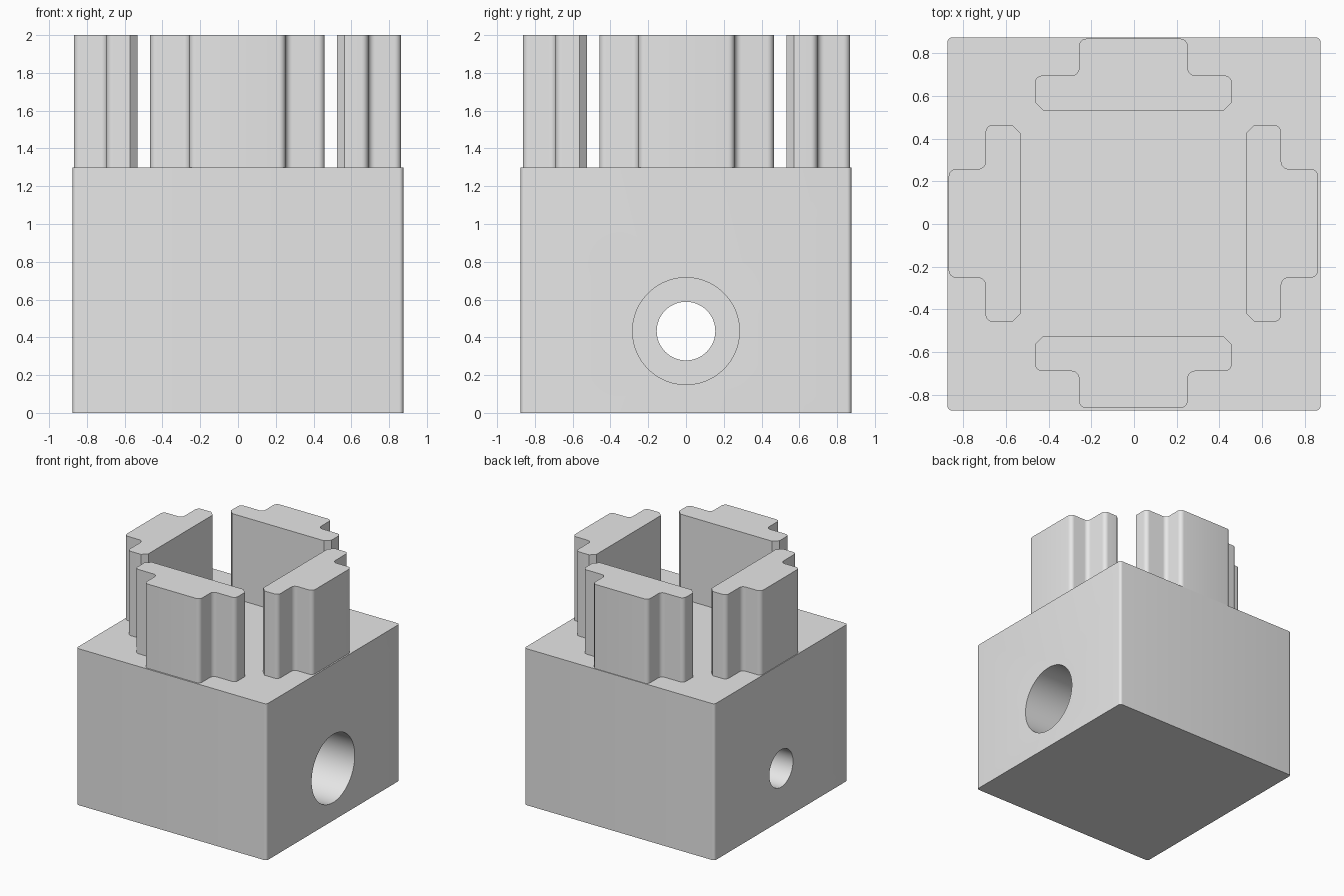
import bpy, bmesh, math
from mathutils import Vector, Matrix

if "Cube" in bpy.data.objects:
    bpy.data.objects.remove(bpy.data.objects["Cube"], do_unlink=True)

TOP, SHOULDER, HALF = 2.0, 1.3, 0.875

grey = bpy.data.materials.new("plain grey")
grey.use_nodes = True
grey.diffuse_color = (0.8, 0.8, 0.8, 1)
grey.node_tree.nodes["Principled BSDF"].inputs["Base Color"].default_value = (0.8, 0.8, 0.8, 1)


def rounded(corners, steps=6):
    """Outline from (x, y, radius, is_round) corners; straight cut when not round."""
    out = []
    for i, (x, y, r, is_round) in enumerate(corners):
        p = Vector((x, y))
        a = (Vector(corners[i - 1][:2]) - p).normalized() * r
        b = (Vector(corners[(i + 1) % len(corners)][:2]) - p).normalized() * r
        n = steps if is_round else 1
        for k in range(n + 1):
            t = k / n * math.pi / 2
            if is_round:
                out.append(p + a * (1 - math.sin(t)) + b * (1 - math.cos(t)))
            else:
                out.append(p + a * (1 - k) + b * k)
    return out


def finish(name, bm):
    bmesh.ops.recalc_face_normals(bm, faces=bm.faces)
    mesh = bpy.data.meshes.new(name)
    bm.to_mesh(mesh)
    bm.free()
    mesh.materials.append(grey)
    ob = bpy.data.objects.new(name, mesh)
    bpy.context.collection.objects.link(ob)
    return ob


def extrude(name, outline, z0, z1):
    bm = bmesh.new()
    face = bm.faces.new([bm.verts.new((p.x, p.y, z0)) for p in outline])
    ext = bmesh.ops.extrude_face_region(bm, geom=[face])["geom"]
    for v in ext:
        if isinstance(v, bmesh.types.BMVert):
            v.co.z = z1
    return finish(name, bm)


def smooth(ob):
    bpy.ops.object.select_all(action="DESELECT")
    ob.select_set(True)
    bpy.context.view_layer.objects.active = ob
    bpy.ops.object.shade_smooth_by_angle(angle=math.radians(30))


# Base block with softened vertical edges
square = [(sx * HALF, sy * HALF, 0.022, True)
          for sx, sy in ((-1, -1), (1, -1), (1, 1), (-1, 1))]
block = extrude("base_block", rounded(square), 0, SHOULDER)

# Stepped bore: wide on the +x side, narrow through the -x side
bm = bmesh.new()
rings = []
for x, r in ((-1, 0.155), (0, 0.155), (0, 0.283), (1, 0.283)):
    rings.append([bm.verts.new((x, r * math.cos(a), 0.433 + r * math.sin(a)))
                  for a in (math.tau * k / 96 for k in range(96))])
for lower, upper in zip(rings, rings[1:]):
    for k in range(96):
        j = (k + 1) % 96
        bm.faces.new((lower[k], lower[j], upper[j], upper[k]))
bm.faces.new(rings[0])
bm.faces.new(rings[-1])
cutter = finish("bore_cutter", bm)
cutter.hide_render = True

cut = block.modifiers.new("bore", "BOOLEAN")
cut.operation = "DIFFERENCE"
cut.solver = "EXACT"
cut.object = cutter
bpy.context.view_layer.objects.active = block
bpy.ops.object.modifier_apply(modifier=cut.name)
bpy.data.objects.remove(cutter, do_unlink=True)
smooth(block)

# Four T-shaped prongs around the top, inner corners chamfered
half = [(0.462, 0.528, 0.04, False), (0.462, 0.693, 0.035, True),
        (0.255, 0.693, 0.035, True), (0.255, 0.866, 0.035, True)]
tee = half + [(-x, y, r, c) for x, y, r, c in reversed(half)]
for k, side in enumerate(("back", "left", "front", "right")):
    prong = extrude(side + "_prong", rounded(tee), SHOULDER, TOP)
    # the ring of prongs sits a hair off centre
    prong.data.transform(Matrix.Translation((-0.003, 0.003, 0))
                         @ Matrix.Rotation(k * math.pi / 2, 4, "Z"))
    smooth(prong)
